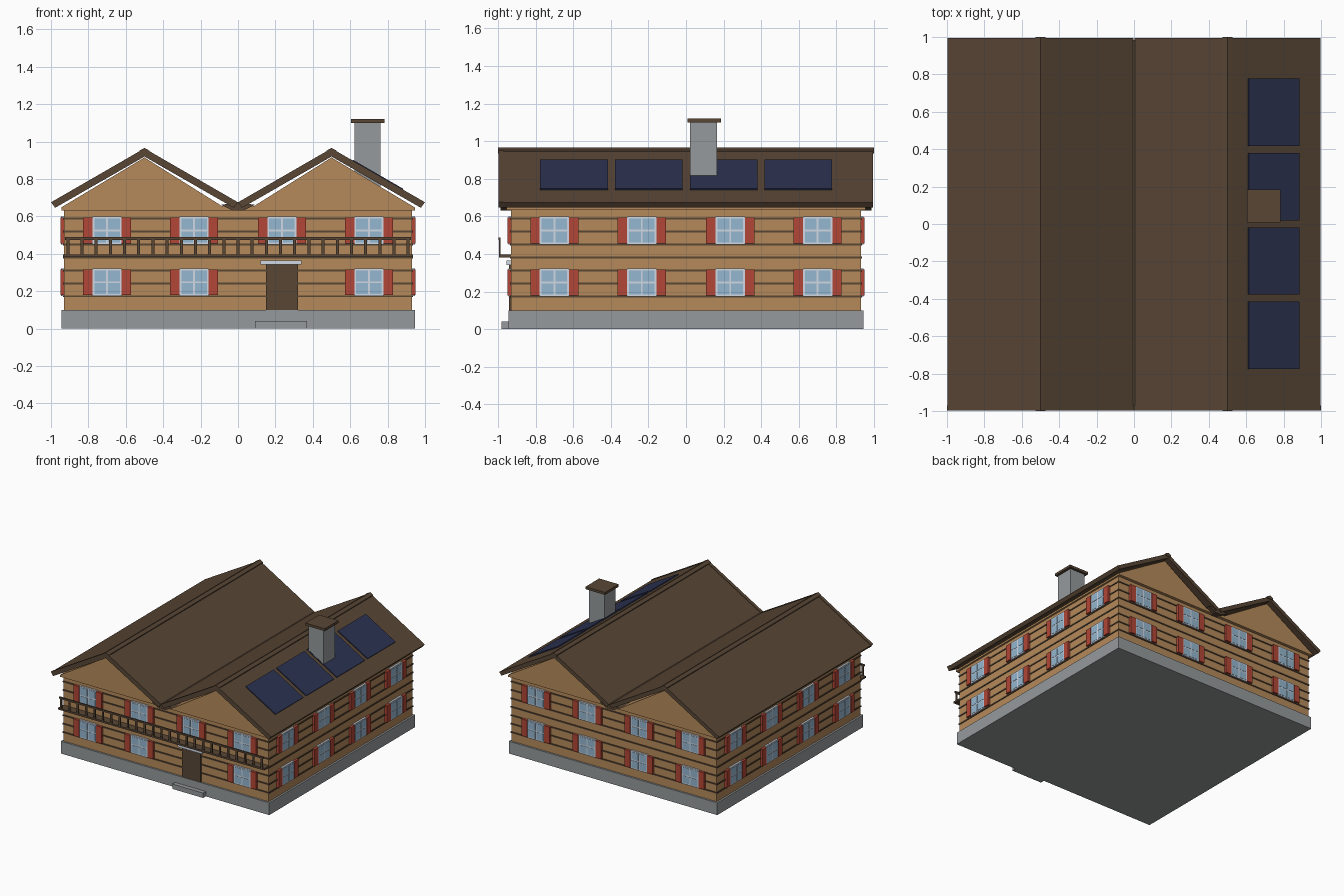
import bpy, math
from mathutils import Matrix, Vector

if "Cube" in bpy.data.objects:
    bpy.data.objects.remove(bpy.data.objects["Cube"])


def srgb(r, g, b):
    f = lambda c: c / 12.92 if c <= 0.04045 else ((c + 0.055) / 1.055) ** 2.4
    return (f(r / 255), f(g / 255), f(b / 255), 1)


def material(name, *rgb):
    m = bpy.data.materials.new(name)
    m.diffuse_color = srgb(*rgb)
    m.use_nodes = True
    m.node_tree.nodes["Principled BSDF"].inputs["Base Color"].default_value = m.diffuse_color
    return m


WOOD = material("tan_wood", 181, 138, 90)
TIMBER = material("dark_timber", 88, 70, 53)
STONE = material("grey_stone", 150, 154, 156)
RED = material("shutter_red", 178, 70, 54)
GLASS = material("window_glass", 148, 183, 208)
WHITE = material("frame_white", 208, 217, 228)
SOLAR = material("solar_blue", 43, 50, 80)


def mesh(name, verts, faces, mat, matrix=None):
    me = bpy.data.meshes.new(name)
    me.from_pydata(verts, [], faces)
    if matrix is not None:
        me.transform(matrix)
    me.materials.append(mat)
    ob = bpy.data.objects.new(name, me)
    bpy.context.collection.objects.link(ob)
    return ob


def box(name, x, y, z, mat, matrix=None):
    v = [(a, b, c) for a in x for b in y for c in z]
    f = [(0, 1, 3, 2), (4, 6, 7, 5), (0, 4, 5, 1),
         (2, 3, 7, 6), (0, 2, 6, 4), (1, 5, 7, 3)]
    return mesh(name, v, f, mat, matrix)


def prism(name, profile, y0, y1, mat):
    """Extrude a counter-clockwise x-z profile along y."""
    n = len(profile)
    v = [(x, y, z) for y in (y0, y1) for x, z in profile]
    f = [tuple(range(n)), tuple(range(2 * n - 1, n - 1, -1))]
    f += [(i, i + n, (i + 1) % n + n, (i + 1) % n) for i in range(n)]
    return mesh(name, v, f, mat)


# Foundation, entrance step and walls
box("foundation", (-.945, .945), (-.945, .945), (0, .10), STONE)
box("entrance_step", (.09, .37), (-.98, -.94), (0, .04), STONE)
box("walls", (-.93, .93), (-.93, .93), (.10, .64), WOOD)

# Dark joints between the logs
for i in range(7):
    z = .173 + .0692 * i
    box("log_joint", (-.936, .936), (-.936, .936), (z - .005, z + .005), TIMBER)

# Twin gables over the full depth
prism("gables", [(-.945, .633), (.945, .633), (.945, .648), (.5, .915),
                 (.085, .655), (0, .648), (-.085, .655), (-.5, .915),
                 (-.945, .648)], -.955, .955, WOOD)


# Windows with cross bars and a pair of shutters
def window(c, z, m):
    box("window_frame", (c - .078, c + .078), (-.945, -.925), (z - .074, z + .074), WHITE, m)
    for sx in (-1, 1):
        for sz in (-1, 1):
            xs = sorted((c + sx * .005, c + sx * .068))
            zs = sorted((z + sz * .005, z + sz * .064))
            box("window_pane", xs, (-.947, -.94), zs, GLASS, m)
        xs = sorted((c + sx * .078, c + sx * .128))
        box("shutter", xs, (-.95, -.925), (z - .069, z + .069), RED, m)


for side in range(4):
    turn = Matrix.Rotation(side * math.pi / 2, 4, 'Z')
    for c in (-.7, -.235, .235, .7):
        for z in (.248, .525):
            if not (side == 0 and c == .235 and z < .4):
                window(c, z, turn)

# Door and its canopy
box("door", (.15, .32), (-.942, -.92), (.10, .345), TIMBER)
box("door_canopy", (.12, .34), (-.955, -.92), (.342, .365), WHITE)

# Balcony
box("balcony_floor", (-.935, .935), (-.995, -.93), (.382, .396), TIMBER)
box("balcony_rail", (-.925, .925), (-.997, -.985), (.475, .489), TIMBER)
for i in range(25):
    x = -.91 + i * 1.82 / 24
    box("baluster", (x - .008, x + .008), (-.995, -.987), (.39, .48), TIMBER)

# Roof slopes, barge boards and ridge caps
RISE = math.radians(30)
for ridge in (-.5, .5):
    for s in (-1, 1):
        slope = [(ridge, .96), (ridge + s * .497, .673),
                 (ridge + s * .478, .648), (ridge, .922)]
        if s > 0:
            slope.reverse()
        prism("roof_slope", slope, -.99, .995, TIMBER)
        edge = [(ridge, .964), (ridge + s * .499, .676),
                (ridge + s * .478, .646), (ridge, .92)]
        if s > 0:
            edge.reverse()
        prism("barge_board", edge, -.998, -.97, TIMBER)
    prism("ridge_cap", [(ridge - .026, .935), (ridge + .026, .935), (ridge + .026, .952),
                        (ridge, .966), (ridge - .026, .952)], -1, 1, TIMBER)

# Valley gutter between the two roofs
prism("valley_gutter", [(-.09, .662), (-.03, .632), (.03, .632), (.09, .662),
                        (0, .675)], -.985, .985, TIMBER)

# Solar panels on the right slope
tilt = Matrix.Translation((.745, 0, .96 - .245 * math.tan(RISE))) @ Matrix.Rotation(RISE, 4, 'Y')
for c in (-.595, -.1975, .2, .5975):
    box("solar_panel", (-.156, .156), (c - .18, c + .18), (-.004, .008), SOLAR, tilt)

# Chimney
box("chimney", (.622, .762), (.022, .165), (.75, 1.10), STONE)
box("chimney_cap", (.605, .782), (.008, .185), (1.10, 1.12), TIMBER)
